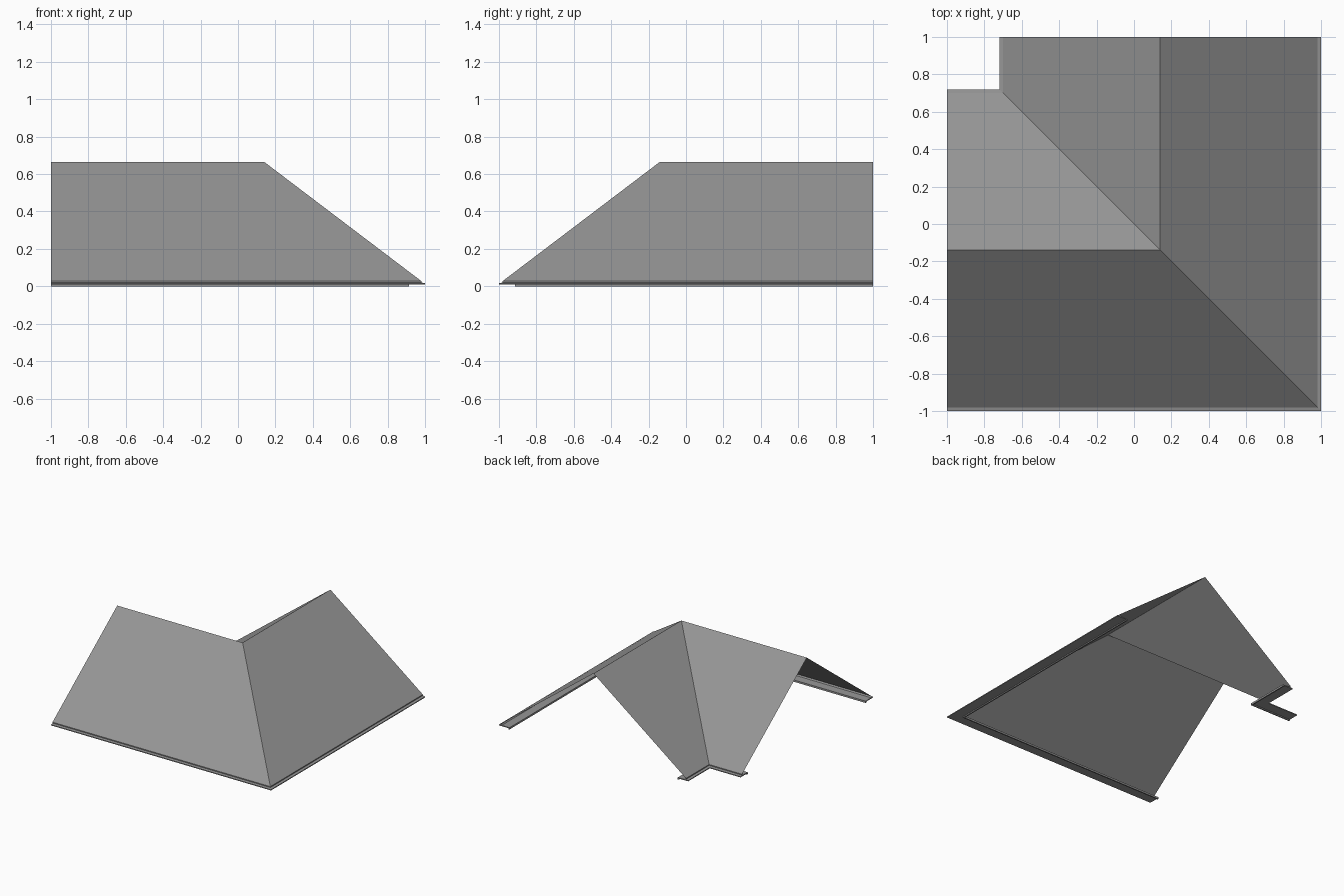
import bpy
import bmesh

cube = bpy.data.objects.get("Cube")
if cube:
    bpy.data.objects.remove(cube, do_unlink=True)

GREY = (0.30, 0.30, 0.30, 1)
slate = bpy.data.materials.new("slate grey")
slate.use_nodes = True
slate.diffuse_color = GREY
slate.node_tree.nodes["Principled BSDF"].inputs["Base Color"].default_value = GREY

RIDGE = 0.14       # distance of the ridge lines from the centre
RIDGE_Z = 0.665
EAVE, EAVE_Z = 0.84, 0.028


def sweep_corner(name, profile, closed):
    """Sweep an (offset, height) profile along the mitred L-shaped ridge."""
    bm = bmesh.new()
    rings = []
    for d, z in profile:
        c = RIDGE + d
        rings.append([bm.verts.new(p) for p in
                      ((-1, -c, z), (c, -c, z), (c, 1, z))])
    pairs = list(zip(rings, rings[1:]))
    if closed:
        pairs.append((rings[-1], rings[0]))
        bm.faces.new([r[0] for r in rings])
        bm.faces.new([r[2] for r in reversed(rings)])
    for a, b in pairs:
        for i in range(2):
            bm.faces.new((a[i], b[i], b[i + 1], a[i + 1]))
    bmesh.ops.recalc_face_normals(bm, faces=bm.faces)
    # An open sheet must face upwards
    if not closed and sum(f.normal.z for f in bm.faces) < 0:
        bmesh.ops.reverse_faces(bm, faces=bm.faces)
    mesh = bpy.data.meshes.new(name)
    bm.to_mesh(mesh)
    bm.free()
    mesh.materials.append(slate)
    obj = bpy.data.objects.new(name, mesh)
    bpy.context.collection.objects.link(obj)
    return obj


# Two roof slopes meeting at the ridge, turned round the corner
sweep_corner("roof_slopes",
             [(-EAVE, EAVE_Z), (0, RIDGE_Z), (EAVE, EAVE_Z)], False)

# Eave trim: flat plate with an outer edge and a small inner lip below
trim = [(0.765, 0), (0.775, 0), (0.775, 0.009), (0.86, 0.009),
        (0.86, 0.016), (0.84, 0.02), (EAVE, EAVE_Z), (0.832, 0.018),
        (0.765, 0.015)]
for name, side in (("outer_eave_trim", 1), ("inner_eave_trim", -1)):
    sweep_corner(name, [(side * d, z) for d, z in trim], True)
